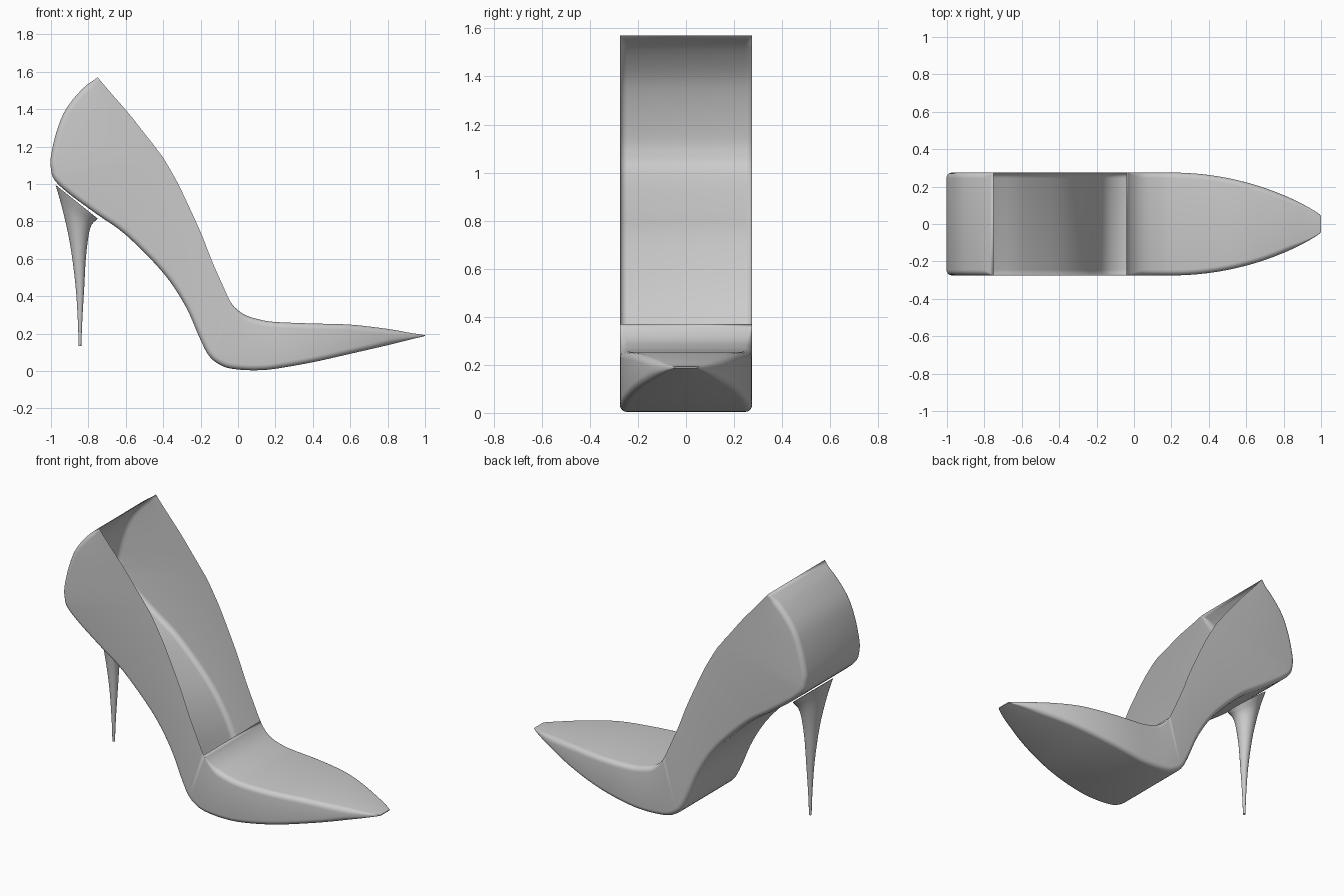
import bpy, bmesh, math
from mathutils import Vector

cube = bpy.data.objects.get("Cube")
if cube:
    bpy.data.objects.remove(cube, do_unlink=True)

HALF_WIDTH = 0.275
STEPS = 4          # smooth steps between profile points
ARC = 5            # segments in a rounded corner
RADIUS = 0.03

# One flat colour for the whole shoe
grey = bpy.data.materials.new("plain grey")
grey.use_nodes = True
colour = (0.6, 0.6, 0.6, 1)
grey.diffuse_color = colour
grey.node_tree.nodes["Principled BSDF"].inputs["Base Color"].default_value = colour


def smooth_path(points, steps=STEPS):
    """Catmull-Rom curve through the points."""
    pts = [Vector(p) for p in points]
    pts = [pts[0] * 2 - pts[1]] + pts + [pts[-1] * 2 - pts[-2]]
    path = []
    for a, b, c, d in zip(pts, pts[1:], pts[2:], pts[3:]):
        for s in range(steps):
            t = s / steps
            path.append((b * 2 + (c - a) * t + (a * 2 - b * 5 + c * 4 - d) * t ** 2
                         + (b * 3 - a - c * 3 + d) * t ** 3) / 2)
    return path + [pts[-2]]


def normals(path):
    """Left-hand normals of a path in the side plane."""
    result = []
    for i in range(len(path)):
        t = (path[min(i + 1, len(path) - 1)] - path[max(i - 1, 0)]).normalized()
        result.append(Vector((-t.y, t.x)))
    return result


def half_width(x):
    """Straight sides, then a rounded taper to the blunt toe tip."""
    t = min(max((x - 0.2) / 0.8, 0), 1)
    tip = 0.045
    return tip + (HALF_WIDTH - tip) * (1 - t * t) ** 0.9


def finish(name, bm):
    bmesh.ops.remove_doubles(bm, verts=bm.verts, dist=0.0002)
    bmesh.ops.recalc_face_normals(bm, faces=bm.faces)
    mesh = bpy.data.meshes.new(name)
    bm.to_mesh(mesh)
    bm.free()
    mesh.materials.append(grey)
    obj = bpy.data.objects.new(name, mesh)
    bpy.context.collection.objects.link(obj)
    bpy.ops.object.select_all(action="DESELECT")
    bpy.context.view_layer.objects.active = obj
    obj.select_set(True)
    bpy.ops.object.shade_smooth_by_angle(angle=math.radians(40))
    return obj


def skin(bm, rings, closed):
    """Join neighbouring rings with quads; closed(i) tells if a strip wraps round."""
    for i, (a, b) in enumerate(zip(rings, rings[1:])):
        count = len(a)
        for j in range(count if closed(i) else count - 1):
            k = (j + 1) % count
            bm.faces.new((a[j], a[k], b[k], b[j]))


# Shoe body: matching points on the sole line and on the rim / toe-top line
sole = [(-.75, 1.57), (-.83, 1.51), (-.92, 1.4), (-.97, 1.28), (-1, 1.15), (-1, 1.08),
        (-.98, 1.02), (-.9, .945), (-.75, .835), (-.6, .728), (-.4, .525), (-.28, .345),
        (-.2, .165), (-.15, .075), (-.08, .025), (0, .008), (.1, .004), (.2, .012),
        (.4, .047), (.6, .092), (.8, .138), (.92, .168), (1, .187)]
rim = [(-.75, 1.57), (-.7, 1.51), (-.63, 1.43), (-.57, 1.36), (-.5, 1.27), (-.46, 1.22),
       (-.43, 1.18), (-.4, 1.14), (-.35, 1.055), (-.3, .96), (-.2, .742), (-.14, .59),
       (-.08, .455), (-.04, .37), (0, .325), (.05, .295), (.12, .274), (.2, .262),
       (.4, .254), (.6, .248), (.8, .225), (.92, .204), (1, .192)]
throat = rim.index((-.04, .37)) * STEPS   # the opening ends here

low, top = smooth_path(sole), smooth_path(rim)
bm = bmesh.new()
rings = []
for i, (p, q, n, m) in enumerate(zip(low, top, normals(low), normals(top))):
    r = min(RADIUS, 0.4 * (p - q).length)
    r_top = r * min(max((i - throat) / (2 * STEPS), 0), 1)
    side = []
    for base, inward, rad, order in ((q, -m, r_top, range(ARC, -1, -1)),
                                     (p, n, r, range(ARC + 1))):
        for s in order:
            a = math.pi / 2 * s / ARC
            at = base + inward * rad * (1 - math.sin(a))
            side.append((at.x, half_width(at.x) - rad * (1 - math.cos(a)), at.y))
    loop = side + [(x, -y, z) for x, y, z in reversed(side)]
    rings.append([bm.verts.new(v) for v in loop])
skin(bm, rings, lambda i: i >= throat)
bm.faces.new(rings[-1])
finish("shoe_body", bm)

# Stiletto heel: round slices spanning its back and front outlines
heel_back = [(-.975, .995), (-.94, .87), (-.9, .69), (-.87, .47), (-.857, .28), (-.852, .135)]
heel_front = [(-.75, .815), (-.79, .765), (-.812, .62), (-.822, .45), (-.832, .28), (-.838, .135)]
SIDES = 32
bm = bmesh.new()
rings = []
for b, f in zip(smooth_path(heel_back), smooth_path(heel_front)):
    mid, half = (b + f) / 2, (f - b) / 2
    ring = []
    for s in range(SIDES):
        a = math.tau * s / SIDES
        at = mid + half * math.cos(a)
        ring.append(bm.verts.new((at.x, half.x * math.sin(a), at.y)))
    rings.append(ring)
skin(bm, rings, lambda i: True)
for cap in (rings[0], rings[-1]):
    bm.faces.new(cap)
finish("heel", bm)
